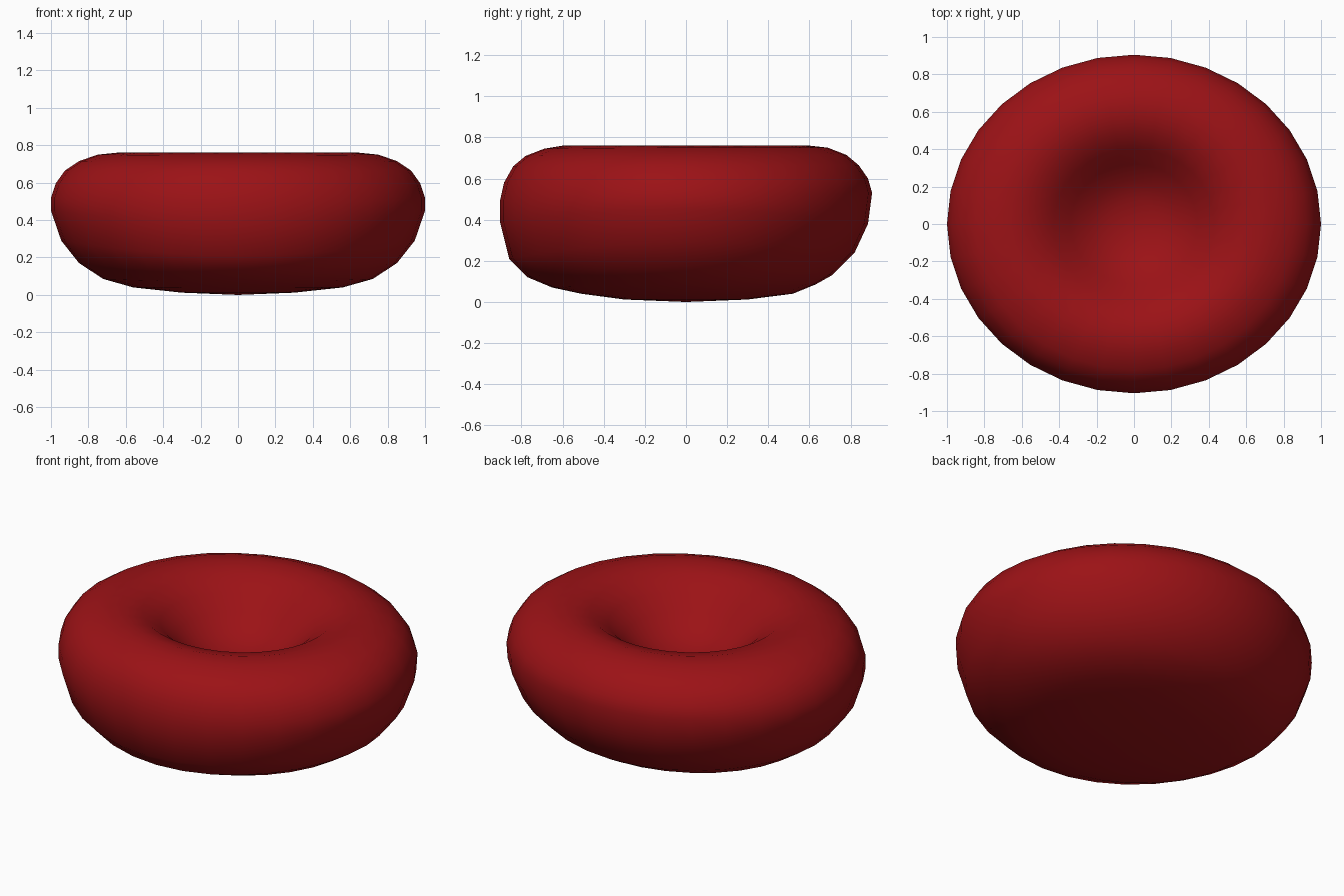
import bpy, bmesh, math

SEG = 32
# Rings from seat hollow over the rim to the base:
# (side radius, side z, front radius, front z, back radius, back z)
RINGS = [
    (0.13, 0.465, 0.13, 0.465, 0.13, 0.465),
    (0.24, 0.51, 0.23, 0.51, 0.23, 0.51),
    (0.34, 0.585, 0.32, 0.585, 0.32, 0.585),
    (0.43, 0.665, 0.40, 0.665, 0.40, 0.665),
    (0.53, 0.73, 0.49, 0.73, 0.49, 0.73),
    (0.65, 0.76, 0.60, 0.76, 0.60, 0.76),
    (0.75, 0.75, 0.69, 0.745, 0.69, 0.75),
    (0.85, 0.715, 0.78, 0.71, 0.78, 0.715),
    (0.925, 0.665, 0.84, 0.66, 0.84, 0.665),
    (0.975, 0.595, 0.885, 0.58, 0.885, 0.60),
    (1.00, 0.52, 0.905, 0.49, 0.905, 0.53),
    (1.00, 0.45, 0.905, 0.39, 0.885, 0.38),
    (0.945, 0.29, 0.86, 0.21, 0.82, 0.24),
    (0.85, 0.17, 0.77, 0.12, 0.71, 0.13),
    (0.72, 0.085, 0.65, 0.07, 0.63, 0.085),
    (0.56, 0.04, 0.51, 0.04, 0.52, 0.04),
    (0.30, 0.012, 0.30, 0.012, 0.30, 0.012),
]


def ring_point(ring, a):
    """Blend the side outline into the front or back outline by angle."""
    rx, zx, rf, zf, rb, zb = ring
    c, s = math.cos(a), math.sin(a)
    ry, zy = (rb, zb) if s > 0 else (rf, zf)
    return rx * c, ry * s, zx + (zy - zx) * s * s


# Bean bag body
bm = bmesh.new()
loops = [[bm.verts.new(ring_point(r, 2 * math.pi * i / SEG)) for i in range(SEG)]
         for r in RINGS]
for upper, lower in zip(loops, loops[1:]):
    for i in range(SEG):
        j = (i + 1) % SEG
        bm.faces.new((upper[i], lower[i], lower[j], upper[j]))

# Close the hollow and the base with fans
for loop, z in ((loops[0], 0.45), (loops[-1], 0.0)):
    pole = bm.verts.new((0, 0, z))
    for i in range(SEG):
        bm.faces.new((pole, loop[i], loop[(i + 1) % SEG]))
bmesh.ops.recalc_face_normals(bm, faces=bm.faces)
for f in bm.faces:
    f.smooth = True

mesh = bpy.data.meshes.new("bean_bag")
bm.to_mesh(mesh)
bm.free()
bag = bpy.data.objects.new("bean_bag", mesh)
bpy.context.collection.objects.link(bag)

# Red fabric
mat = bpy.data.materials.new("red_fabric")
mat.diffuse_color = (0.33, 0.006, 0.008, 1)
mesh.materials.append(mat)
